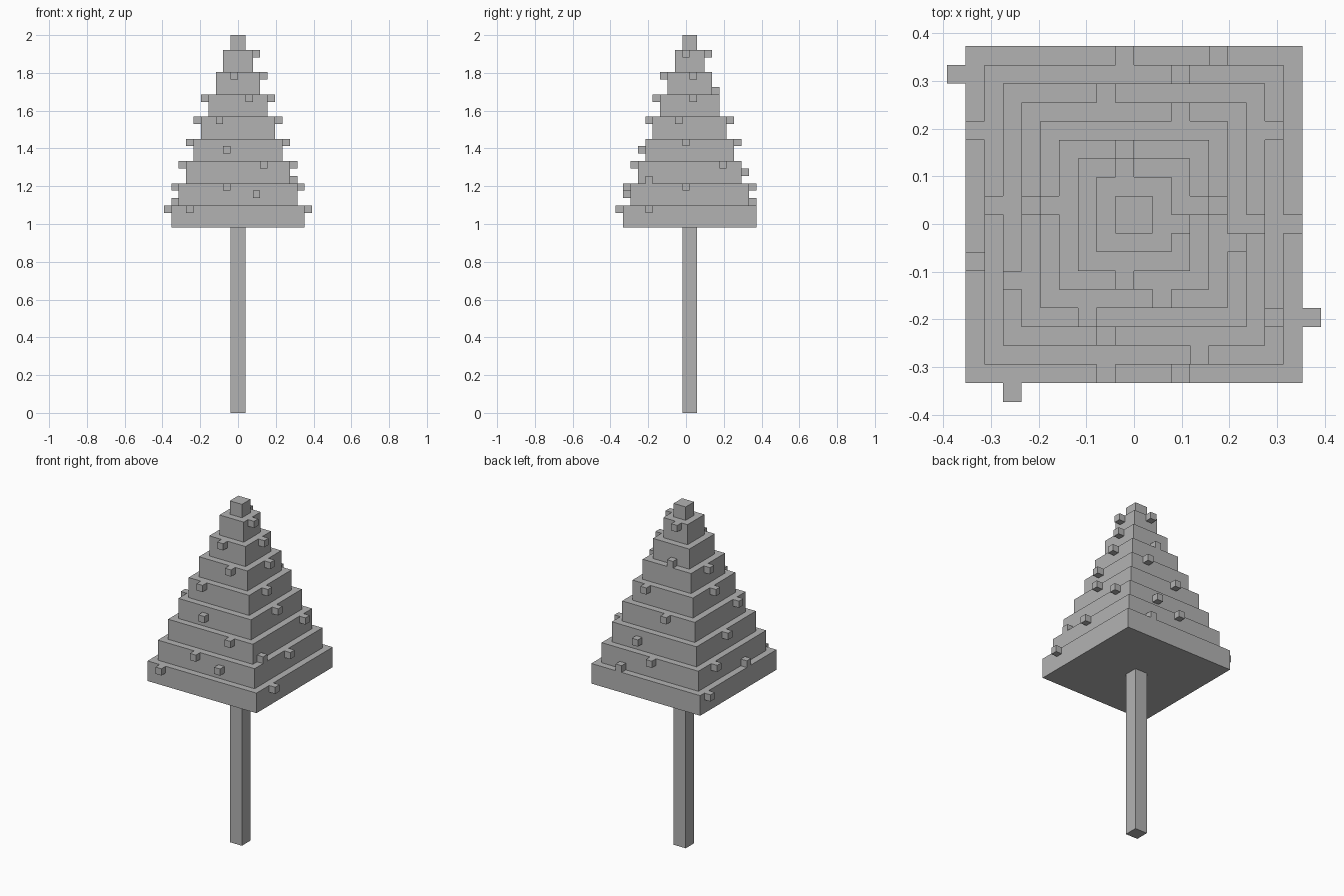
import bpy, bmesh
from mathutils import Matrix, Vector

if "Cube" in bpy.data.objects:
    bpy.data.objects.remove(bpy.data.objects["Cube"])

U = 2 / 51            # one block
TRUNK = 25            # trunk height in blocks
TIERS = 9             # half width of the lowest tier in blocks
SHIFT = Vector((0, 0.5, 0))

grey = bpy.data.materials.new("plain_grey")
grey.use_nodes = True
colour = (0.45, 0.45, 0.45, 1)
grey.diffuse_color = colour
grey.node_tree.nodes["Principled BSDF"].inputs["Base Color"].default_value = colour


def finish(name, bm):
    """Scale from blocks to units and make the object."""
    bmesh.ops.translate(bm, verts=bm.verts, vec=SHIFT)
    bmesh.ops.scale(bm, verts=bm.verts, vec=(U, U, U))
    bmesh.ops.recalc_face_normals(bm, faces=bm.faces)
    mesh = bpy.data.meshes.new(name)
    bm.to_mesh(mesh)
    bm.free()
    mesh.materials.append(grey)
    obj = bpy.data.objects.new(name, mesh)
    bpy.context.collection.objects.link(obj)


def box(bm, low, size):
    low, size = Vector(low), Vector(size)
    matrix = Matrix.Translation(low + size / 2) @ Matrix.Diagonal((*size, 1))
    bmesh.ops.create_cube(bm, size=1, matrix=matrix)


def tier_base(half):
    return TRUNK + 3 * (TIERS - half)


# Trunk
bm = bmesh.new()
box(bm, (-1, -1, 0), (2, 2, TRUNK))
finish("trunk", bm)

# Stepped foliage: square rings joined into one shell
bm = bmesh.new()
rings = []
for half in range(TIERS, 0, -1):
    base = tier_base(half)
    for z in (base, base + (3 if half > 1 else 2)):
        rings.append([bm.verts.new((x * half, y * half, z))
                      for x, y in ((-1, -1), (1, -1), (1, 1), (-1, 1))])
for a, b in zip(rings, rings[1:]):
    for i in range(4):
        j = (i + 1) % 4
        bm.faces.new((a[i], a[j], b[j], b[i]))
bm.faces.new(rings[0])
bm.faces.new(rings[-1])
finish("foliage", bm)

# Ornaments: (tier, position along the side, level within the tier)
ornaments = {
    "front": [(9, -7, 2), (8, -2, 2), (8, 2, 1), (7, 3, 2), (6, -2, 1),
              (5, -3, 2), (4, 1, 2), (3, -1, 2)],
    "back": [(8, -1, 2), (8, 4, 0), (7, 2, 1), (6, -2, 2), (5, 2, 2),
             (3, -1, 0), (2, -1, 2)],
    "left": [(9, -6, 2), (8, -1, 2), (7, 4, 2), (7, -6, 0), (6, -1, 2),
             (5, -2, 2), (4, 0, 2), (3, 0, 2), (2, -1, 2)],
    "right": [(9, 7, 2), (8, 4, 2), (8, -3, 0), (7, 0, 2), (6, -4, 2),
              (5, 0, 2), (4, 0, 2)],
}
for side, blocks in ornaments.items():
    bm = bmesh.new()
    for half, along, level in blocks:
        z = tier_base(half) + level
        out = half if side in ("back", "left") else -half - 1
        low = (along, out, z) if side in ("front", "back") else (out, along, z)
        box(bm, low, (1, 1, 1))
    finish(side + "_ornaments", bm)
